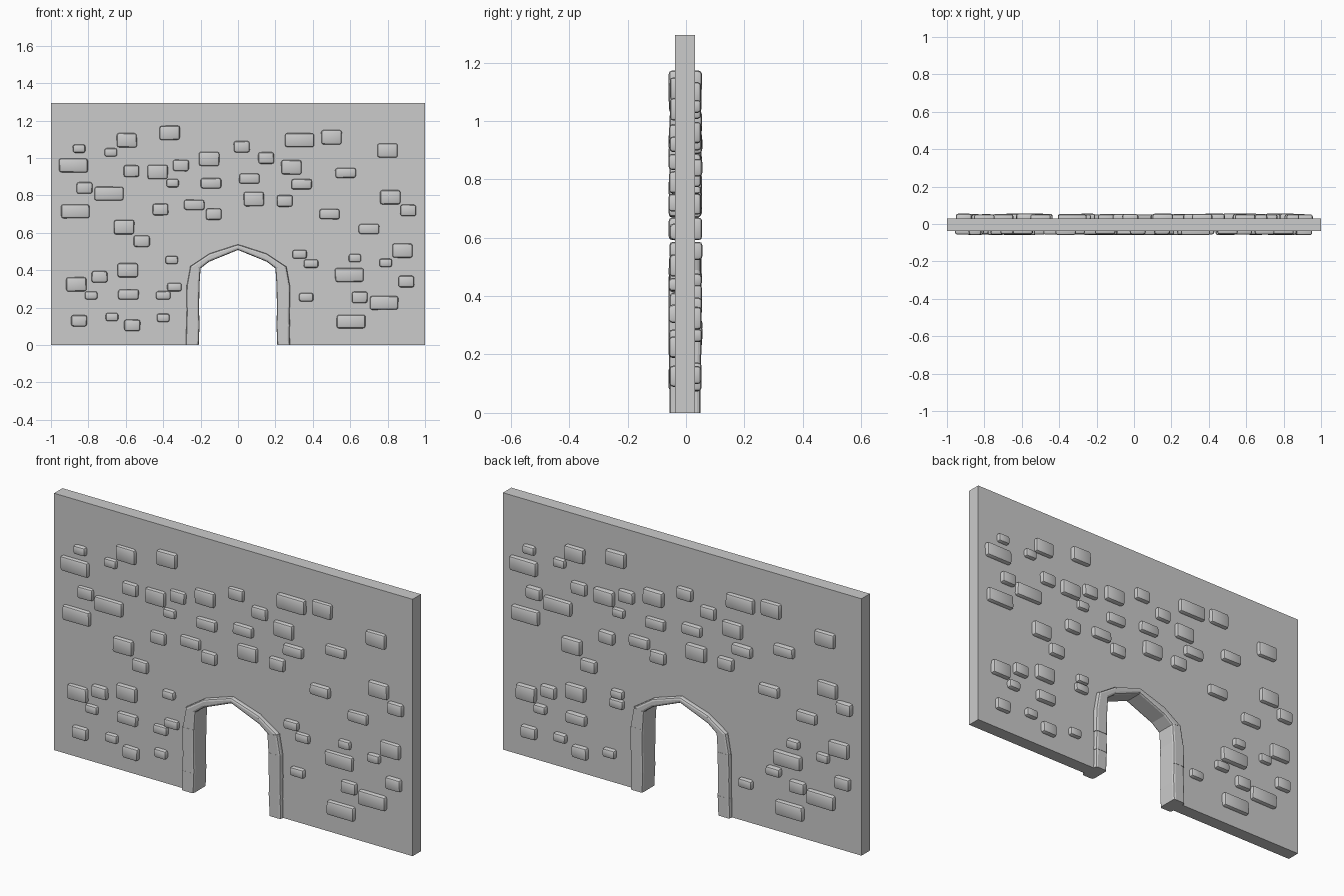
import bpy, bmesh, random
from mathutils import Vector

if "Cube" in bpy.data.objects:
    bpy.data.objects.remove(bpy.data.objects["Cube"])

random.seed(4)
Y_FRONT, Y_BACK = -0.037, 0.030      # wall faces
HEIGHT = 1.295

# Half profiles of the arch trim, foot to apex
INNER = [(.21, 0), (.206, .1), (.208, .2), (.206, .32), (.2, .41), (.155, .445), (0, .508)]
OUTER = [(.28, 0), (.278, .1), (.276, .2), (.275, .32), (.257, .42), (.153, .489), (0, .538)]

# Stone sizes (width, height) and their (x, z) places on each face
STONES = {
    (.068, .045): [(-.85, 1.05), (-.68, 1.03), (-.35, .865), (.625, .465), (.79, .44),
                   (-.355, .455), (-.785, .265), (-.675, .15), (-.4, .145)],
    (.085, .062): [(-.82, .84), (-.57, .93), (-.305, .96), (-.415, .725), (-.13, .7),
                   (-.515, .555), (.02, 1.06), (.15, 1.0), (.25, .77), (.91, .72),
                   (.9, .34), (.65, .255), (-.74, .365), (-.85, .13), (-.565, .105)],
    (.11, .055): [(-.145, .865), (-.235, .75), (.06, .89), (.34, .86), (.575, .92),
                  (.49, .7), (.7, .62), (-.585, .27)],
    (.11, .077): [(-.595, 1.095), (-.365, 1.135), (-.43, .925), (-.155, .995), (-.61, .63),
                  (.285, .95), (.5, 1.11), (.085, .78), (.8, 1.04), (.815, .79),
                  (.88, .505), (-.865, .325), (-.59, .4)],
    (.155, .074): [(-.88, .96), (-.69, .81), (-.87, .715), (.33, 1.095), (.595, .375),
                   (.78, .225), (.605, .125)],
}
# Small stones beside the arch that differ between the two faces
FRONT_ONLY = [(.33, .485), (.39, .435), (.365, .255), (-.4, .265), (-.34, .31)]
BACK_ONLY = [(-.36, .405), (.36, .195), (.517, .3)]


def finish(bm, name):
    bmesh.ops.recalc_face_normals(bm, faces=bm.faces)
    mesh = bpy.data.meshes.new(name)
    bm.to_mesh(mesh)
    bm.free()
    obj = bpy.data.objects.new(name, mesh)
    bpy.context.collection.objects.link(obj)
    return obj


def append(target, part):
    """Merge one bmesh into another."""
    tmp = bpy.data.meshes.new("tmp")
    part.to_mesh(tmp)
    part.free()
    target.from_mesh(tmp)
    bpy.data.meshes.remove(tmp)


# Wall slab with the archway left out of its outline
mid = [((a + c) / 2, (b + d) / 2) for (a, b), (c, d) in zip(INNER, OUTER)]
outline = [(1, 0), (1, HEIGHT), (-1, HEIGHT), (-1, 0)]
outline += [(-x, z) for x, z in mid] + mid[-2::-1]
bm = bmesh.new()
face = bm.faces.new([bm.verts.new((x, Y_FRONT, z)) for x, z in outline])
ext = bmesh.ops.extrude_face_region(bm, geom=[face])
bmesh.ops.translate(bm, vec=(0, Y_BACK - Y_FRONT, 0),
                    verts=[g for g in ext["geom"] if isinstance(g, bmesh.types.BMVert)])
finish(bm, "wall")


# Arch trim: a chain of blocks bevelled along their length
def arch_block(i, side):
    b = bmesh.new()
    grow = random.uniform(-.003, .003) if i < 4 else 0
    y0, y1 = -.058 - grow * .7, .051 + grow * .7
    rings = []
    for k in (i, i + 1):
        p, q = Vector(INNER[k]), Vector(OUTER[k])
        q = q + (q - p).normalized() * grow
        rings.append([b.verts.new((side * c.x, y, c.y))
                      for c, y in ((p, y0), (q, y0), (q, y1), (p, y1))])
    r0, r1 = rings
    b.faces.new(r0)
    b.faces.new(r1[::-1])
    for k in range(4):
        b.faces.new((r0[k], r1[k], r1[k - 1], r0[k - 1]))
    long_edges = [b.edges.get((r0[k], r1[k])) for k in range(4)]
    bmesh.ops.bevel(b, geom=long_edges, offset=.011, segments=2, profile=.5, affect='EDGES')
    return b


bm = bmesh.new()
for side in (-1, 1):
    for i in range(len(INNER) - 1):
        append(bm, arch_block(i, side))
finish(bm, "arch_trim")


# Rounded stones set into a face
def stone(x, z, w, h, y, depth):
    b = bmesh.new()
    bmesh.ops.create_cube(b, size=1)
    for v in b.verts:
        v.co.x *= w * random.uniform(.95, 1.03)
        v.co.z *= h * random.uniform(.95, 1.03)
        v.co.y *= 2 * depth
    bmesh.ops.bevel(b, geom=b.edges[:], offset=.012, segments=2, profile=.5, affect='EDGES')
    bmesh.ops.translate(b, verts=b.verts, vec=(x, y, z))
    return b


# The back face repeats the front pattern turned half a circle
for name, turn, face_y, lift, extra in (("front_stones", 1, Y_FRONT, -.021, FRONT_ONLY),
                                        ("back_stones", -1, Y_BACK, .024, BACK_ONLY)):
    bm = bmesh.new()
    layout = list(STONES.items()) + [((.078, .046), extra)]
    for (w, h), places in layout:
        for x, z in places:
            depth = abs(lift) + random.uniform(-.003, .002)
            append(bm, stone(turn * x, z, w, h, face_y, depth))
    obj = finish(bm, name)
    bpy.context.view_layer.objects.active = obj
    obj.select_set(True)
    bpy.ops.object.shade_smooth_by_angle()
    obj.select_set(False)
